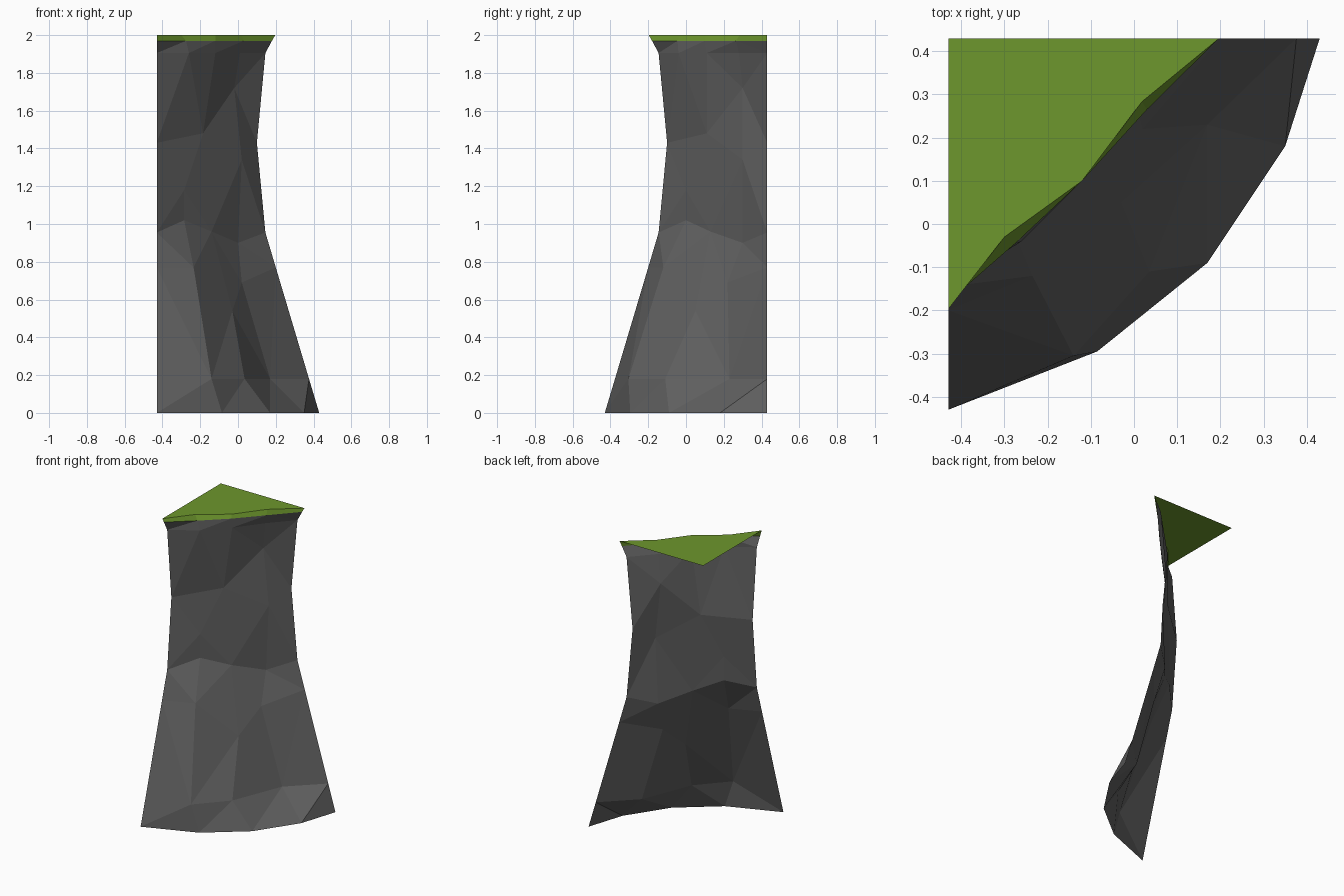
import bpy, bmesh
from mathutils import Vector

if "Cube" in bpy.data.objects:
    bpy.data.objects.remove(bpy.data.objects["Cube"])

S = 0.43  # half width of the tile


def material(name, rgb):
    m = bpy.data.materials.new(name)
    m.diffuse_color = (*rgb, 1)
    m.use_nodes = True
    m.node_tree.nodes["Principled BSDF"].inputs["Base Color"].default_value = m.diffuse_color
    return m


def finish(name, bm, mat):
    bmesh.ops.remove_doubles(bm, verts=bm.verts, dist=1e-4)
    me = bpy.data.meshes.new(name)
    bm.to_mesh(me)
    bm.free()
    me.materials.append(mat)
    ob = bpy.data.objects.new(name, me)
    bpy.context.collection.objects.link(ob)


def zip_strip(bm, a, b):
    """Triangulate between two upright polylines, taking the shorter diagonal."""
    a, b = [Vector(p) for p in a], [Vector(p) for p in b]
    i = j = 0
    while i < len(a) - 1 or j < len(b) - 1:
        up_a = j == len(b) - 1 or (
            i < len(a) - 1 and (a[i + 1] - b[j]).length < (a[i] - b[j + 1]).length)
        nxt = a[i + 1] if up_a else b[j + 1]
        tri = [a[i], b[j], nxt]
        if all((tri[k] - tri[k - 1]).length > 1e-4 for k in range(3)):
            bm.faces.new([bm.verts.new(p) for p in tri])
        if up_a:
            i += 1
        else:
            j += 1


# Outer edge profile (offset, height), shared by both ends of the cliff
edge = [(.43, 0), (.376, .18), (.2, .77), (.145, .955),
        (.1, 1.43), (.145, 1.905), (.18, 1.97)]
left = [(-S, -e, z) for e, z in edge]
right = [(e, S, z) for e, z in edge]

# Craggy ribs between the two ends
pinch = (-.185, .11, 1.48)
rib_1 = [(-.085, -.295, 0), (-.14, -.305, .18), (-.235, -.12, .77), (-.285, 0, 1.02),
         (-.285, 0, 1.18), pinch, (-.26, -.04, 1.905), (-.275, -.045, 1.97)]
rib_2 = [(.17, -.09, 0), (.035, -.11, .18), (-.03, .05, .54), (-.14, .13, .96),
         pinch, (-.12, .11, 1.905), (-.12, .1, 1.97)]
rib_3 = [(.35, .18, 0), (.17, .23, .18), (.02, .22, .69), (0, .3, .9), (.02, .3, 1.34),
         (-.02, .3, 1.72), (.01, .28, 1.905), (.03, .265, 1.97)]
ribs = [left, rib_1, rib_2, rib_3, right]

# Rock face
bm = bmesh.new()
for a, b in zip(ribs, ribs[1:]):
    zip_strip(bm, a, b)
finish("cliff_face", bm, material("dark rock grey", (.115, .115, .115)))

# Grass cap with thin overhanging lip
bm = bmesh.new()
rim = [(-S, -.197), (-.3, -.03), (-.12, .1), (.018, .283), (.197, S)]
top = [bm.verts.new((x, y, 2)) for x, y in rim]
low = [bm.verts.new(r[-1]) for r in ribs]
for k in range(4):
    bm.faces.new((low[k], low[k + 1], top[k + 1], top[k]))
bm.faces.new(top + [bm.verts.new((-S, S, 2))])
finish("grass_cap", bm, material("grass green", (.155, .31, .026)))
